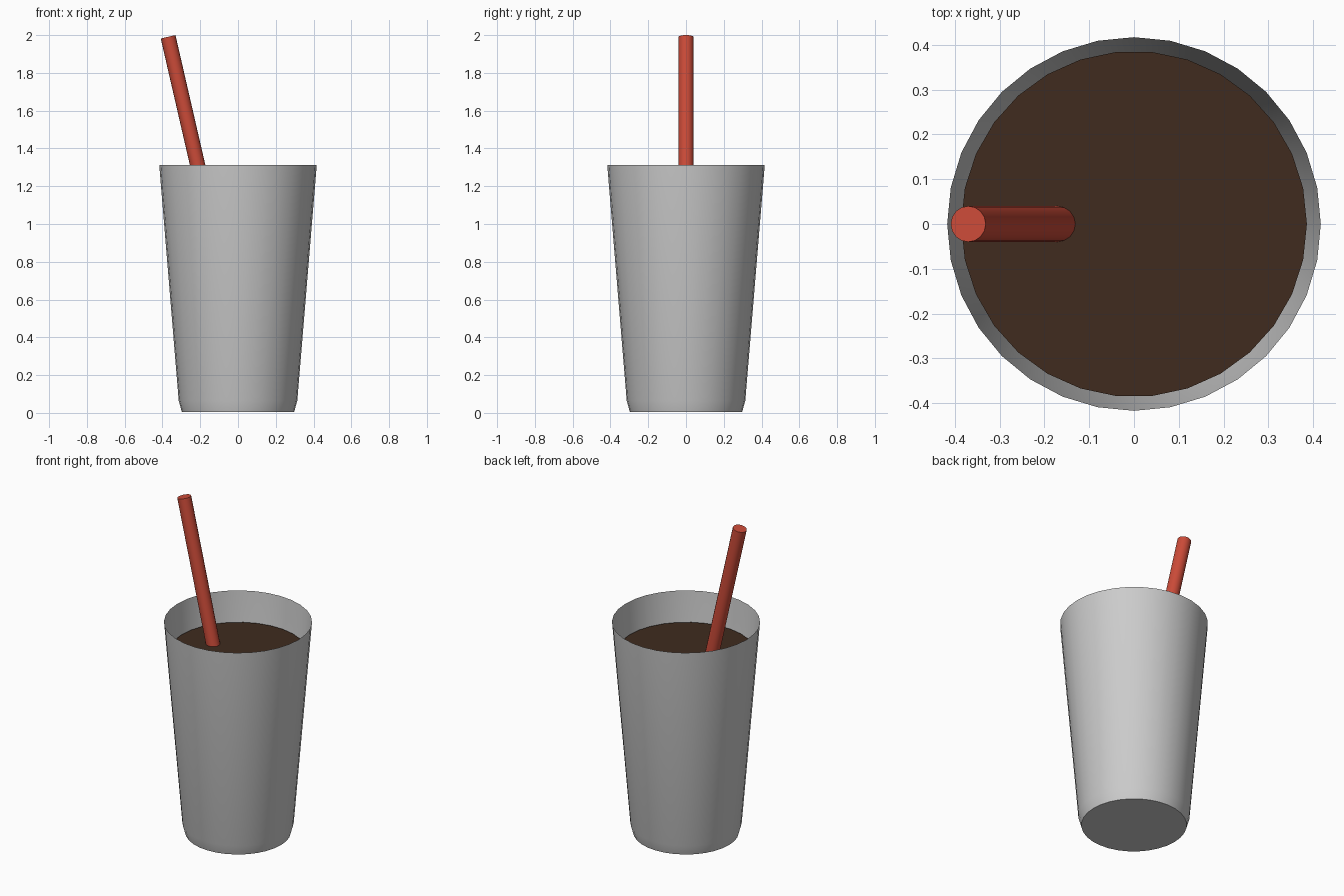
import bpy, bmesh, math
from mathutils import Vector

if "Cube" in bpy.data.objects:
    bpy.data.objects.remove(bpy.data.objects["Cube"])


def lathe(name, profile, sides, cap_bottom=True, cap_top=True, color=None):
    """Stack rings of (radius, z) into a round part."""
    bm = bmesh.new()
    rings = []
    for r, z in profile:
        rings.append([bm.verts.new((r * math.cos(2 * math.pi * i / sides),
                                    r * math.sin(2 * math.pi * i / sides), z))
                      for i in range(sides)])
    for a, b in zip(rings, rings[1:]):
        for i in range(sides):
            j = (i + 1) % sides
            bm.faces.new((a[i], a[j], b[j], b[i]))
    if cap_bottom:
        bm.faces.new(rings[0][::-1])
    if cap_top:
        bm.faces.new(rings[-1])
    mesh = bpy.data.meshes.new(name)
    bm.to_mesh(mesh)
    bm.free()
    obj = bpy.data.objects.new(name, mesh)
    bpy.context.collection.objects.link(obj)
    if color:
        mat = bpy.data.materials.new(name + "_color")
        mat.diffuse_color = color
        mat.use_nodes = True
        mat.node_tree.nodes["Principled BSDF"].inputs["Base Color"].default_value = mat.diffuse_color
        mesh.materials.append(mat)
    bpy.ops.object.select_all(action='DESELECT')
    obj.select_set(True)
    bpy.context.view_layer.objects.active = obj
    bpy.ops.object.shade_smooth_by_angle(angle=math.radians(35))
    return obj


# Thin open cup with a slightly tucked-in base
lathe("cup", [(0.297, 0.004), (0.314, 0.065), (0.417, 1.313)], 32, cap_top=False)

# Drink filling the cup, just inside the wall
lathe("drink", [(0.298, 0.06), (0.386, 1.13)], 30, color=(0.05, 0.024, 0.013, 1))

# Leaning straw, from near the cup floor to above the rim
bottom, top = Vector((0.065, 0, 0.1)), Vector((-0.37, 0, 1.991))
axis = top - bottom
straw = lathe("straw", [(0.04, 0), (0.04, axis.length)], 16, color=(0.6, 0.07, 0.04, 1))
straw.location = bottom
straw.rotation_euler = (0, math.atan2(axis.x, axis.z), 0)
